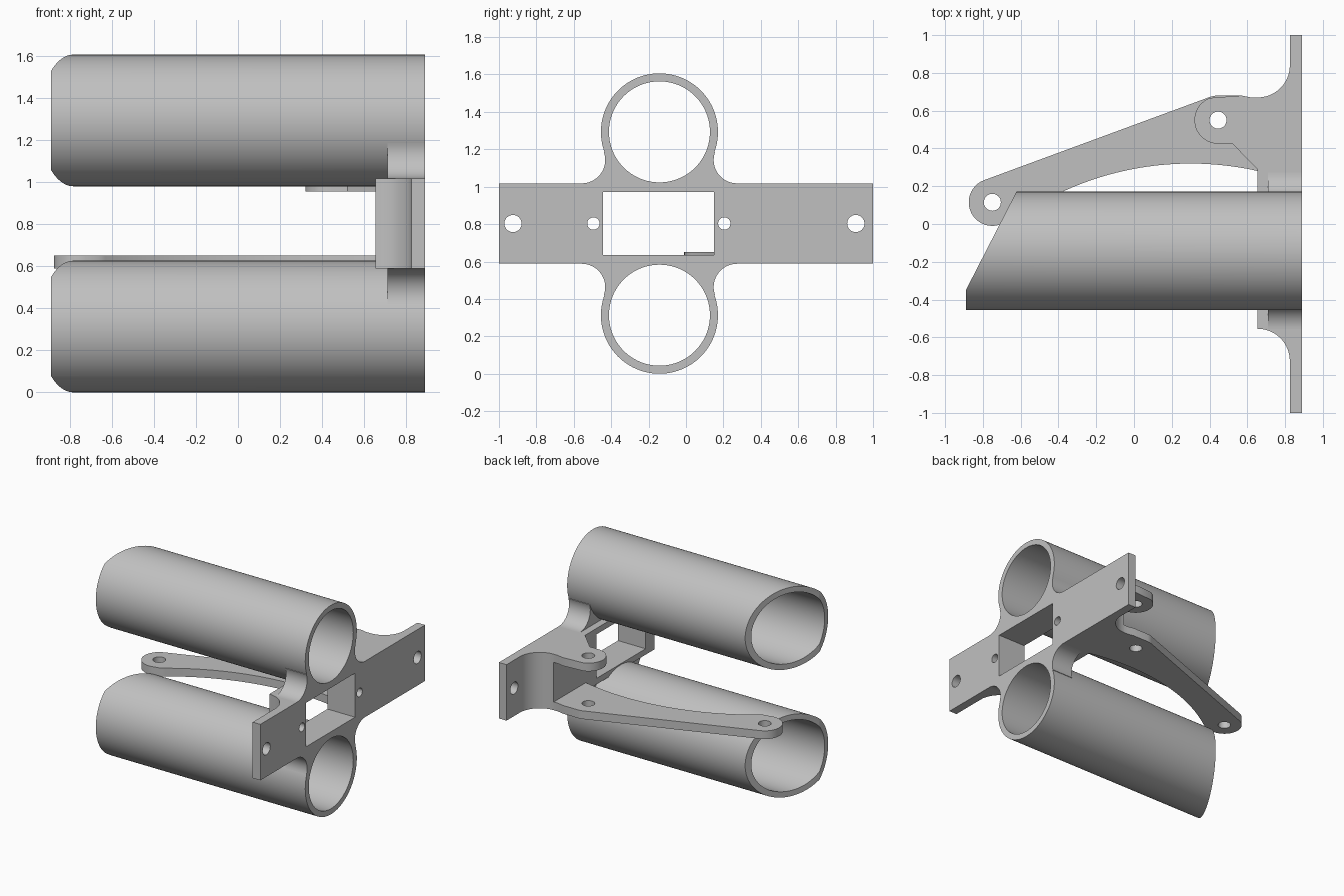
import bpy
import bmesh
from math import radians, cos, sin
from mathutils import Matrix, Vector

cube = bpy.data.objects.get("Cube")
if cube:
    bpy.data.objects.remove(cube, do_unlink=True)

grey = bpy.data.materials.new("light grey")
grey.use_nodes = True
COLOUR = (0.53, 0.53, 0.53, 1)
grey.diffuse_color = COLOUR
grey.node_tree.nodes["Principled BSDF"].inputs["Base Color"].default_value = COLOUR

MID = 0.803                  # mirror height between the two tubes
TUBE_Y, TUBE_R, BORE_R = -0.142, 0.313, 0.27
BOTTOM, TOP = MID - 0.215, MID + 0.215
FRONT, BACK = 0.655, 0.89    # block depth along x


def arc(cx, cy, r, start, end, steps=20):
    angles = [radians(start + (end - start) * i / steps) for i in range(steps + 1)]
    return [(cx + r * cos(a), cy + r * sin(a)) for a in angles]


def prism(name, outline, low, high, axis="z"):
    """Extrude an outline: (x, y) along z, or (y, z) along x."""
    bm = bmesh.new()
    place = (lambda a, b: (a, b, low)) if axis == "z" else (lambda a, b: (low, a, b))
    face = bm.faces.new([bm.verts.new(place(a, b)) for a, b in outline])
    step = Vector((0, 0, high - low)) if axis == "z" else Vector((high - low, 0, 0))
    new = bmesh.ops.extrude_face_region(bm, geom=[face])["geom"]
    bmesh.ops.translate(bm, vec=step, verts=[v for v in new if isinstance(v, bmesh.types.BMVert)])
    bmesh.ops.recalc_face_normals(bm, faces=bm.faces)
    mesh = bpy.data.meshes.new(name)
    bm.to_mesh(mesh)
    bm.free()
    mesh.materials.append(grey)
    obj = bpy.data.objects.new(name, mesh)
    bpy.context.collection.objects.link(obj)
    return obj


def disc(cx, cy, r, steps=96):
    return arc(cx, cy, r, 0, 360, steps)[:-1]


def box(a0, a1, b0, b1):
    return [(a0, b0), (a1, b0), (a1, b1), (a0, b1)]


def activate(obj):
    bpy.ops.object.select_all(action="DESELECT")
    obj.select_set(True)
    bpy.context.view_layer.objects.active = obj


def cut(obj, *cutters):
    activate(obj)
    for cutter in cutters:
        mod = obj.modifiers.new("cut", "BOOLEAN")
        mod.operation, mod.solver, mod.object = "DIFFERENCE", "EXACT", cutter
        bpy.ops.object.modifier_apply(modifier=mod.name)
        bpy.data.objects.remove(cutter, do_unlink=True)


def hole_x(y, z, r, steps=32):
    return prism("cutter", disc(y, z, r, steps), -1.2, 1.2, "x")


def hole_z(x, y, r=0.045):
    return prism("cutter", disc(x, y, r, 32), 0, 2)


parts = []

# Tubes with slanted open ends, and flared collars joining them to the plate
for side, name in ((-1, "lower"), (1, "upper")):
    z = MID + side * 0.49
    tube = prism(name + "_tube", disc(TUBE_Y, z, TUBE_R), -BACK, BACK, "x")
    slant = prism("cutter", [(-0.89, -0.35), (-0.569, 0.275), (-1.2, 0.275), (-1.2, -0.35)], -0.2, 2)
    cut(tube, hole_x(TUBE_Y, z, BORE_R, 96), slant)

    r = 0.125
    dy, dz = 0.415, 0.49 - 0.215 - r
    tangent = Vector((dy, -dz)).angle_signed(Vector((-1, 0)))
    tangent = 180 - Vector((dy, dz)).angle(Vector((1, 0))) * 180 / 3.14159265
    flare = arc(dy, 0.215 + r, r, tangent, 270)
    right = [(0, 0.49)] + flare + [(dy, 0.19)]
    left = [(-a, b) for a, b in reversed(right[1:])]
    outline = [(TUBE_Y + a, MID + side * b) for a, b in right + left]
    collar = prism(name + "_collar", outline, 0.71, BACK, "x")
    window = prism("cutter", box(-0.445, 0.15, MID - 0.169, MID + 0.169), 0, 1.2, "x")
    cut(collar, hole_x(TUBE_Y, z, BORE_R, 96), window)
    parts += [tube, collar]

# Mounting plate with a thick central block and curved shoulders
outline = [(BACK, -1), (BACK, 1), (0.825, 1)]
outline += arc(FRONT, 0.84, 0.17, 0, -90)
outline += arc(FRONT, -0.725, 0.17, 90, 0) + [(0.825, -1)]
plate = prism("mounting_plate", outline, BOTTOM, TOP)
cut(plate,
    prism("cutter", box(-0.445, 0.15, MID - 0.169, MID + 0.169), 0, 1.2, "x"),
    *[hole_x(y, MID, 0.033) for y in (-0.495, 0.205)],
    *[hole_x(y, MID, 0.046) for y in (-0.925, 0.908)],
    *[hole_x(TUBE_Y, MID + s * 0.49, BORE_R, 96) for s in (-1, 1)])
parts.append(plate)

# Short upper ear
root = [(0.66, 0.67), (0.62, 0.67), (0.57, 0.68)]
outline = [(0.66, 0.285), (0.52, 0.425)] + arc(0.445, 0.55, 0.125, 270, 110) + root[::-1]
ear = prism("upper_ear", outline, TOP - 0.063, TOP)
cut(ear, hole_z(0.445, 0.55))
parts.append(ear)

# Long lower arm with a bowed inner edge
outline = arc(-0.75, 0.115, 0.125, 110, 290)
outline += arc(0.3, -1.3, 1.62, 126.3, 77.2, 40)
outline += root + arc(0.445, 0.55, 0.13, 90, 110, 6)
arm = prism("lower_arm", outline, BOTTOM, BOTTOM + 0.063)
cut(arm, hole_z(0.445, 0.55), hole_z(-0.75, 0.115))
parts.append(arm)

for part in parts:
    activate(part)
    bpy.ops.object.shade_smooth_by_angle(angle=radians(30))
